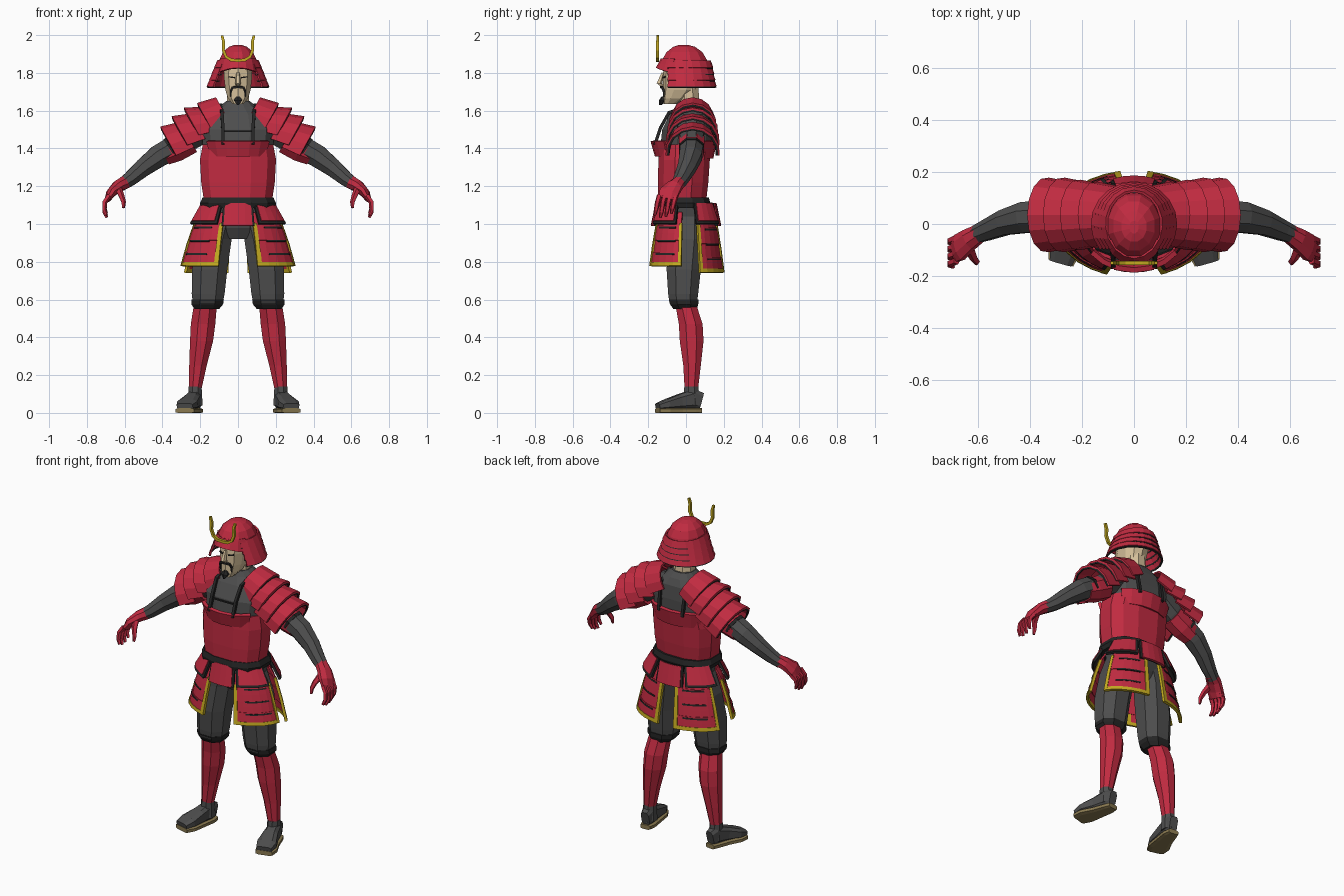
import bpy, bmesh
from math import sin, cos, pi, radians
from mathutils import Vector


def colour(name, r, g, b):
    m = bpy.data.materials.new(name)
    m.diffuse_color = (r, g, b, 1)
    return m


RED = colour("lacquer_red", 0.53, 0.024, 0.052)
GREY = colour("cloth_grey", 0.075, 0.075, 0.075)
BLACK = colour("trim_black", 0.018, 0.018, 0.018)
GOLD = colour("trim_gold", 0.55, 0.40, 0.015)
SKIN = colour("skin", 0.66, 0.52, 0.32)
STRAW = colour("sole_straw", 0.25, 0.19, 0.08)


def rings_to_mesh(name, rings, mat, closed=True, mirror=False, thick=0):
    """Skin rows of points; closed rows become a capped solid, open rows a sheet."""
    bm = bmesh.new()
    rows = [[bm.verts.new(p) for p in r] for r in rings]
    n = len(rows[0])
    for a, b in zip(rows, rows[1:]):
        for i in range(n if closed else n - 1):
            j = (i + 1) % n
            bm.faces.new((a[i], a[j], b[j], b[i]))
    if closed:
        bm.faces.new(rows[0])
        bm.faces.new(rows[-1])
    bmesh.ops.recalc_face_normals(bm, faces=bm.faces)
    me = bpy.data.meshes.new(name)
    bm.to_mesh(me)
    bm.free()
    me.materials.append(mat)
    ob = bpy.data.objects.new(name, me)
    bpy.context.collection.objects.link(ob)
    if thick:
        s = ob.modifiers.new("thickness", 'SOLIDIFY')
        s.thickness, s.offset = thick, 0
    if mirror:
        m = ob.modifiers.new("mirror", 'MIRROR')
        m.use_mirror_merge = False
    return ob


def oval(n, power=1.0):
    f = lambda c: abs(c) ** power * (1 if c > 0 else -1)
    return [(f(cos(2 * pi * (i + .5) / n)), f(sin(2 * pi * (i + .5) / n))) for i in range(n)]


def body(name, secs, mat, n=10, power=1.0, mirror=False):
    """Stack of horizontal ovals: (cx, cy, z, rx, ry)."""
    rings = [[(cx + rx * c, cy + ry * s, z) for c, s in oval(n, power)] for cx, cy, z, rx, ry in secs]
    return rings_to_mesh(name, rings, mat, mirror=mirror)


def tube(name, pts, mat, n=6, ref=(0, 1, 0), power=1.0, mirror=True):
    """Tube along points (x, y, z, radius_across, radius_along_ref)."""
    P = [Vector(p[:3]) for p in pts]
    rings = []
    for i, p in enumerate(P):
        d = (P[min(i + 1, len(P) - 1)] - P[max(i - 1, 0)]).normalized()
        u = d.cross(Vector(ref)).normalized()
        v = u.cross(d)
        rings.append([p + u * c * pts[i][3] + v * s * pts[i][-1] for c, s in oval(n, power)])
    return rings_to_mesh(name, rings, mat, mirror=mirror)


def band(name, a0, a1, top, bot, mat, cy=0, nu=4, t0=0, t1=1, curve=1.0, out=0, thick=.01, mirror=True, arch=0):
    """Curved plate around the body; angle 0 is the front, top/bot are (rx, ry, z)."""
    rows = []
    for k in range(3):
        t = t0 + (t1 - t0) * k / 2
        rx, ry = [top[i] + (bot[i] - top[i]) * t ** curve + out for i in (0, 1)]
        row = []
        for j in range(nu + 1):
            a = radians(a0 + (a1 - a0) * j / nu)
            z = top[2] + (bot[2] - top[2]) * t + arch * t * max(0, cos(a * 1.6))
            row.append((rx * sin(a), cy - ry * cos(a), z))
        rows.append(row)
    return rings_to_mesh(name, rows, mat, closed=False, mirror=mirror, thick=thick)


# Torso: cuirass, flared chest lips, cloth chest, belt, pelvis
body("cuirass", [(0, -.02, 1.12, .185, .13), (0, -.015, 1.22, .2, .137), (0, -.01, 1.34, .207, .14),
                 (0, -.005, 1.42, .192, .145)], RED, 12, .8)
band("cuirass_front_lip", -52, 52, (.205, .178, 1.44), (.18, .155, 1.36), RED, nu=6, thick=.02, mirror=False)
band("cuirass_back_lip", 125, 235, (.205, .155, 1.44), (.185, .135, 1.35), RED, nu=6, thick=.02, mirror=False)
body("cloth_chest", [(0, 0, 1.4, .19, .14), (0, .005, 1.5, .2, .135), (0, .02, 1.58, .17, .11),
                     (0, .025, 1.62, .1, .085), (0, .02, 1.65, .066, .064)], GREY, 12, .85)
tube("shoulder_strap", [(.08, -.165, 1.42, .012), (.08, -.135, 1.51, .012), (.085, -.09, 1.59, .012),
                        (.09, .03, 1.63, .012), (.085, .125, 1.58, .012), (.08, .15, 1.42, .012)], BLACK, 4, (1, 0, 0))
tube("chest_strap", [(-.075, -.137, 1.49, .006), (.075, -.137, 1.49, .006)], BLACK, 4, mirror=False)
body("belt", [(0, -.015, 1.085, .2, .142), (0, -.015, 1.11, .207, .148), (0, -.015, 1.14, .193, .14)], BLACK, 12, .8)
body("pelvis", [(0, 0, .92, .06, .07), (0, 0, .98, .16, .1), (0, 0, 1.1, .185, .125)], GREY, 10, .8)

# Waist tabs with dark borders
for part, a0, a1, low in (("front_tab", -21, 21, .99), ("side_front_tab", 27, 72, 1.0),
                          ("side_back_tab", 108, 152, 1.0), ("back_tab", 158, 202, .99)):
    both = a0 > 0 and a1 < 180
    top, bot = (.195, .15, 1.11), ((.26, .19, low) if both else (.22, .175, low))
    band(part + "_border", a0 - 2, a1 + 2, top, bot, BLACK, thick=.014, mirror=both)
    band(part, a0 + 1.5, a1 - 1.5, top, bot, RED, t1=.86 if both else 1, out=.007, mirror=both)

# Hip skirt: four lamellar panels with gold edging
for part, a0, a1, hem in (("front_skirt", 21, 82, (.295, .195, .78)), ("back_skirt", 112, 169, (.295, .195, .745))):
    top = (.19, .14, 1.06)
    for i in range(4):
        band(f"{part}_row", a0, a1, top, hem, RED, t0=i / 4, t1=(i + 1.1) / 4 if i < 3 else 1, curve=.7,
             out=.004 * (i % 2), nu=5)
        if i:
            band(f"{part}_shadow_line", a0 + 14, a1 - 10, top, hem, BLACK, t0=i / 4 + .02, t1=i / 4 + .05,
                 curve=.7, out=.006, nu=5)
    for e0, e1, t in ((a0 - 1, a1 + 1, .94), (a0 - 1, a0 + 4, .2), (a1 - 4, a1 + 1, .2)):
        band(part + "_gold_edge", e0, e1, top, hem, GOLD, t0=t, t1=1.01, curve=.7, out=.004, thick=.016,
             nu=5 if t > .5 else 1)

# Legs: trousers, cuffs, greaves, split-toe shoes
body("trouser_leg", [(.09, 0, 1.04, .085, .1), (.125, 0, .92, .098, .1), (.15, -.012, .76, .1, .097),
                     (.158, -.015, .63, .093, .085), (.16, -.015, .585, .085, .078)], GREY, 8, .85, True)
body("trouser_cuff", [(.16, -.013, .6, .091, .084), (.163, -.01, .575, .09, .08), (.165, -.005, .55, .07, .066)],
     BLACK, 8, .85, True)
body("greave", [(.173, 0, .57, .066, .06), (.185, .025, .47, .07, .068), (.193, .03, .38, .066, .068),
                (.212, .032, .25, .05, .05), (.227, .028, .12, .035, .038)], RED, 8, 1, True)
body("ankle", [(.227, .028, .14, .037, .04), (.226, .03, .04, .042, .05)], GREY, 8, 1, True)
foot = [(.222, .082, .045, .026), (.226, .045, .055, .037), (.245, -.03, .042, .045),
        (.268, -.1, .028, .058), (.282, -.15, .017, .046)]
tube("shoe", [(x, y, .018 + h, w, h) for x, y, h, w in foot], GREY, 8, (0, 0, 1), .6)
tube("sole", [(x, y, .012, w + .006, .014) for x, y, h, w in foot], STRAW, 8, (0, 0, 1), .5)
tube("toe_split", [(.256, -.09, .068, .004), (.262, -.152, .047, .004)], BLACK, 4, (0, 0, 1))

# Arms: sleeve, red upper guard, forearm sleeve with dark cuff, gloves
tube("upper_sleeve", [(.16, .025, 1.52, .08), (.25, .03, 1.455, .068), (.34, .03, 1.405, .055)], GREY, 8)
tube("upper_arm_guard", [(.25, .03, 1.44, .073), (.33, .03, 1.395, .072), (.39, .03, 1.365, .06)], RED, 8)
tube("elbow_cuff", [(.345, .03, 1.405, .068, .07), (.36, .03, 1.395, .069, .07)], BLACK, 8)
tube("forearm_sleeve", [(.35, .03, 1.4, .066), (.42, .025, 1.36, .064), (.5, .005, 1.3, .052),
                        (.57, -.025, 1.24, .042), (.62, -.045, 1.205, .034)], GREY, 8)
tube("glove_palm", [(.595, -.035, 1.222, .038, .036), (.635, -.06, 1.2, .034, .045), (.672, -.09, 1.165, .026, .056),
                    (.69, -.1, 1.13, .017, .052)], RED, 8)
for i in range(4):
    y, drop = -.06 - .029 * i, (0, .016, .02, .008)[i]
    tube("finger", [(.683, y + .006, 1.15, .015), (.706, y - .004, 1.115, .014), (.708, y - .012, 1.083 - drop, .012),
                    (.696, y - .018, 1.055 - drop, .008)], RED, 5)
tube("thumb", [(.635, -.09, 1.19, .02), (.618, -.13, 1.15, .016), (.606, -.145, 1.115, .013),
               (.607, -.152, 1.085, .008)], RED, 5)

# Shoulder guards: overlapping arched plates running down the arm
tiers = [((.115, 1.665), (.215, 1.635)), ((.18, 1.615), (.285, 1.61)),
         ((.245, 1.58), (.35, 1.565)), ((.305, 1.535), (.41, 1.51))]
for i, (a, b) in enumerate(tiers):
    for part, v0, v1, out, mat in (("shoulder_plate", 0, 1, 0, RED), ("shoulder_plate_rim", .95, 1.02, -.009, BLACK)):
        rows = []
        for v in (v0, (v0 + v1) / 2, v1):
            x, z = a[0] + (b[0] - a[0]) * v, a[1] + (b[1] - a[1]) * v
            r = .105 + .008 * min(i, 2) + .018 * v + out
            row = []
            for k in range(9):
                t = radians(-98 + 196 * k / 8)
                d = (r + .005) * (1 - cos(t)) - out
                row.append((x - d * .5, .035 + r * sin(t), z - d * .9))
            rows.append(row)
        rings_to_mesh(part, rows, mat, closed=False, mirror=True, thick=.012)

# Head: neck, face, nose, facial hair
body("neck", [(0, .02, 1.6, .068, .06), (0, .01, 1.74, .058, .058)], SKIN, 8)
body("face", [(0, -.085, 1.635, .03, .035), (0, -.055, 1.665, .055, .068), (0, -.03, 1.71, .07, .092),
              (0, -.02, 1.78, .078, .103), (0, -.015, 1.86, .075, .1)], SKIN, 10, .85)
tube("nose", [(0, -.122, 1.8, .009), (0, -.142, 1.745, .016), (0, -.122, 1.732, .013)], SKIN, 5, (1, 0, 0), mirror=False)
tube("moustache", [(0, -.132, 1.725, .008), (.03, -.126, 1.723, .008), (.038, -.118, 1.705, .008),
                   (.038, -.116, 1.672, .004)], BLACK, 4)
body("goatee", [(0, -.118, 1.675, .012, .012), (0, -.125, 1.655, .026, .018), (0, -.135, 1.63, .005, .008)], BLACK, 6)
tube("eye", [(.018, -.122, 1.775, .005), (.048, -.11, 1.779, .005)], BLACK, 4)

# Helmet: dome, brow plate, flared neck guard, gold crest
body("helmet_dome", [(0, -.008, 1.83, .11, .132), (0, -.008, 1.87, .102, .122), (0, -.008, 1.91, .082, .098),
                     (0, -.01, 1.938, .05, .06), (0, -.012, 1.948, .018, .025)], RED, 12)
band("helmet_brow", -62, 62, (.103, .128, 1.875), (.12, .155, 1.8), RED, nu=6, mirror=False, arch=.025)
for i in range(4):
    top = (.105 + .013 * i, .126 + .006 * i, 1.865 - .033 * i)
    bot = (top[0] + .018, top[1] + .014, top[2] - .039)
    a = 46 + 2 * i
    band("neck_guard_plate", a, 360 - a, top, bot, RED, nu=14, mirror=False)
    band("neck_guard_rim", a, 360 - a, top, bot, BLACK, t0=.95, t1=1.15, out=-.004, nu=14, mirror=False)
tube("crest", [(0, -.15, 1.866, .011), (.035, -.15, 1.868, .011), (.063, -.15, 1.885, .011),
               (.078, -.15, 1.92, .011), (.076, -.15, 1.965, .011), (.085, -.15, 1.998, .009)], GOLD, 4)
